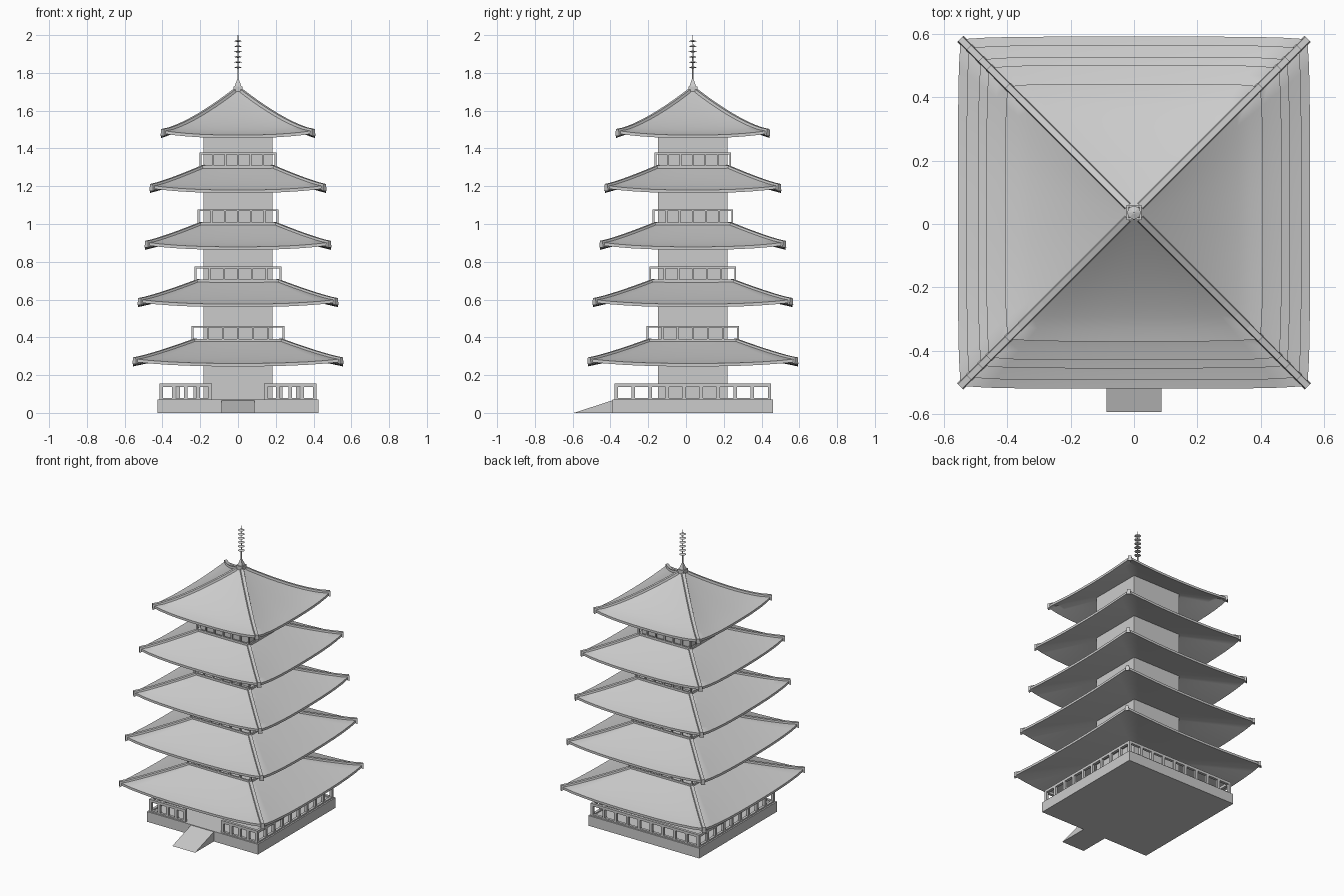
import bpy, bmesh, math
from mathutils import Matrix, Vector

cube = bpy.data.objects.get("Cube")
if cube:
    bpy.data.objects.remove(cube)

CY = 0.036          # tower axis in y
WALL = 0.183        # half width of the tower shaft

stone = bpy.data.materials.new("pale_grey")
stone.use_nodes = True
GREY = (0.6, 0.6, 0.6, 1)
stone.diffuse_color = GREY
stone.node_tree.nodes["Principled BSDF"].inputs["Base Color"].default_value = GREY


def finish(name, bm, smooth=False):
    bmesh.ops.recalc_face_normals(bm, faces=bm.faces)
    mesh = bpy.data.meshes.new(name)
    bm.to_mesh(mesh)
    bm.free()
    mesh.materials.append(stone)
    obj = bpy.data.objects.new(name, mesh)
    obj.location.y = CY
    bpy.context.collection.objects.link(obj)
    if smooth:
        bpy.ops.object.select_all(action='DESELECT')
        obj.select_set(True)
        bpy.context.view_layer.objects.active = obj
        bpy.ops.object.shade_smooth_by_angle(angle=math.radians(35))
    return obj


def box(bm, x, y, z, turn=0):
    """Box from three (low, high) ranges, turned in quarter turns about the axis."""
    size = [b - a for a, b in (x, y, z)]
    mid = [(a + b) / 2 for a, b in (x, y, z)]
    mat = (Matrix.Rotation(turn * math.pi / 2, 4, 'Z') @ Matrix.Translation(mid)
           @ Matrix.Diagonal(size + [1]))
    bmesh.ops.create_cube(bm, size=1, matrix=mat)


def fence(bm, x0, x1, half, z0, z1, bays, bar, turn):
    """Straight fence run along the front edge, then turned to its side."""
    y = (-half, -half + bar)
    box(bm, (x0, x1), y, (z1 - bar, z1), turn)
    box(bm, (x0, x1), y, (z0, z0 + bar * 0.5), turn)
    for i in range(bays + 1):
        x = x0 + (x1 - x0 - bar) * i / bays
        box(bm, (x, x + bar), y, (z0, z1 - bar), turn)


def hip_point(r, z):
    return Vector((r, r, z))


def roof(name, half, top, z0, z1, power, lift=0.024, thick=0.016, rows=10, cols=12):
    """Concave square roof with upturned corners, its sloped soffit and hip ridges."""
    rings = []
    for i in range(rows, -1, -1):
        v = i / rows
        rings.append((half + (top - half) * v,
                      z0 + thick + (z1 - z0 - thick) * v ** power, lift * (1 - v)))
    hips = list(rings)
    for i in range(rows + 1):
        v = i / rows
        rings.append((half + (min(top, WALL) * 0.98 - half) * v if top > 0.1
                      else half + (WALL * 0.98 - half) * v,
                      z0 + 0.08 * v, lift * (1 - v)))
    bm = bmesh.new()
    loops = []
    for r, z, up in rings:
        loop = []
        for side in range(4):
            rot = Matrix.Rotation(side * math.pi / 2, 3, 'Z')
            for k in range(cols):
                u = 2 * k / cols - 1
                e = r - 0.008 * abs(u) ** 6 * (up / lift)
                loop.append(bm.verts.new(rot @ Vector((u * e, -e, z + up * abs(u) ** 2.5))))
        loops.append(loop)
    for a, b in zip(loops, loops[1:]):
        for k in range(len(a)):
            n = (k + 1) % len(a)
            bm.faces.new((a[k], a[n], b[n], b[k]))
    finish(name, bm, True)

    # hip ridges running down the four corners
    bm = bmesh.new()
    across = Vector((1, -1, 0)).normalized() * 0.014
    for side in range(4):
        rot = Matrix.Rotation(side * math.pi / 2, 3, 'Z')
        prev = None
        for r, z, up in hips:
            p = hip_point(r - 0.007 * up / lift, z + up)
            low = p - Vector((0, 0, 0.012 + 0.016 * (up >= lift)))
            high = p + Vector((0, 0, 0.008))
            sec = [bm.verts.new(rot @ q) for q in
                   (low - across, low + across, high + across * 0.7, high - across * 0.7)]
            if prev:
                for k in range(4):
                    n = (k + 1) % 4
                    bm.faces.new((prev[k], prev[n], sec[n], sec[k]))
            else:
                bm.faces.new(sec)
            prev = sec
        bm.faces.new(prev)
    finish(name + "_hip_ridges", bm)


# base platform
bm = bmesh.new()
box(bm, (-0.425, 0.425), (-0.425, 0.425), (0, 0.07))
finish("base_platform", bm)

# entrance ramp
bm = bmesh.new()
ends = []
for x in (-0.087, 0.087):
    ends.append([bm.verts.new((x, y, z)) for y, z in
                 ((-0.63, 0), (-0.42, 0), (-0.42, 0.068))])
bm.faces.new(ends[0])
bm.faces.new(ends[1])
for k in range(3):
    n = (k + 1) % 3
    bm.faces.new((ends[0][k], ends[0][n], ends[1][n], ends[1][k]))
finish("entrance_ramp", bm)

# base railing, open at the front
bm = bmesh.new()
for x0, x1 in ((-0.415, -0.137), (0.137, 0.415)):
    fence(bm, x0, x1, 0.415, 0.07, 0.155, 4, 0.018, 0)
for turn in (1, 2, 3):
    fence(bm, -0.415, 0.415, 0.415, 0.07, 0.155, 9, 0.018, turn)
finish("base_railing", bm)

# tower shaft
bm = bmesh.new()
box(bm, (-WALL, WALL), (-WALL, WALL), (0.06, 1.55))
finish("tower_shaft", bm)

# four lower roofs with balconies: eave half width, eave z, balcony z, balcony half width
tiers = [(0.556, 0.246, 0.386, 0.245), (0.529, 0.56, 0.7, 0.23),
         (0.492, 0.863, 1.003, 0.214), (0.466, 1.164, 1.304, 0.203)]
for i, (half, eave, deck, rail) in enumerate(tiers, 1):
    roof(f"roof_{i}", half, rail - 0.02, eave, deck, 1.15)
    bm = bmesh.new()
    box(bm, (-rail, rail), (-rail, rail), (deck - 0.012, deck))
    for turn in range(4):
        fence(bm, -rail, rail, rail, deck, deck + 0.075, 6, 0.01, turn)
    finish(f"balcony_{i}", bm)

# top roof
roof("roof_top", 0.407, 0.02, 1.455, 1.705, 1.35)

# finial: block, cap, mast and rings
bm = bmesh.new()
box(bm, (-0.024, 0.024), (-0.024, 0.024), (1.69, 1.728))


def cone(r1, r2, z0, z1, sides):
    mat = Matrix.Translation((0, 0, (z0 + z1) / 2)) @ Matrix.Rotation(math.pi / 4, 4, 'Z')
    bmesh.ops.create_cone(bm, cap_ends=True, segments=sides, radius1=r1, radius2=r2,
                          depth=z1 - z0, matrix=mat)


cone(0.025, 0.006, 1.728, 1.768, 4)
cone(0.004, 0.002, 1.76, 2.0, 8)
for i in range(6):
    z = 1.828 + i * 0.028
    cone(0.022, 0.004, z, z + 0.006, 8)
    cone(0.004, 0.022, z - 0.004, z, 8)
finish("finial", bm)
